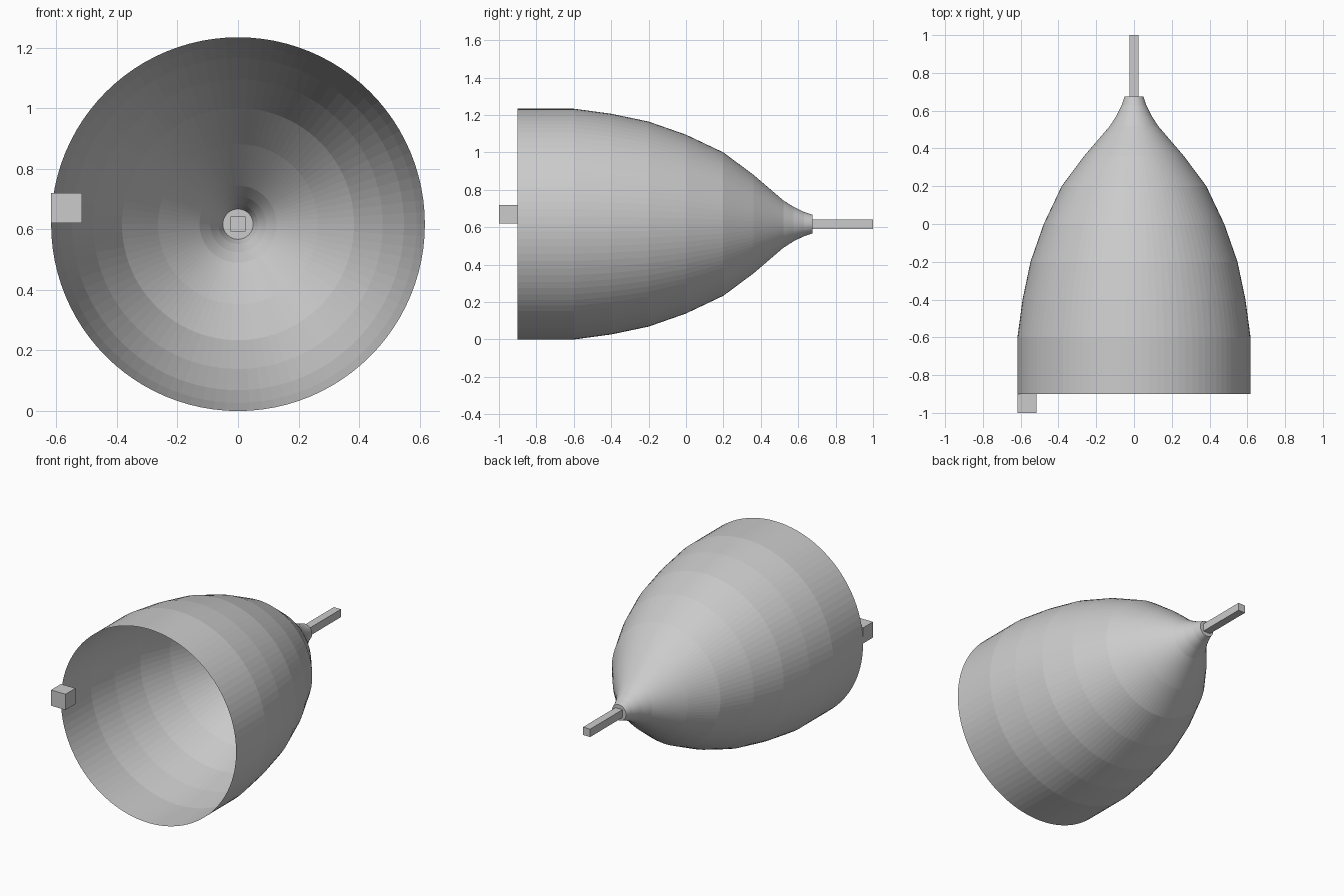
import bpy, bmesh, math

if "Cube" in bpy.data.objects:
    bpy.data.objects.remove(bpy.data.objects["Cube"])

CENTER_Z = 0.617
SIDES = 96

grey = bpy.data.materials.new("light_grey")
grey.diffuse_color = (0.6, 0.6, 0.6, 1)
grey.use_nodes = True
grey.node_tree.nodes["Principled BSDF"].inputs["Base Color"].default_value = grey.diffuse_color


def finish(name, bm):
    mesh = bpy.data.meshes.new(name)
    bm.to_mesh(mesh)
    bm.free()
    mesh.materials.append(grey)
    obj = bpy.data.objects.new(name, mesh)
    bpy.context.collection.objects.link(obj)
    return obj


def box(name, low, high):
    bm = bmesh.new()
    bmesh.ops.create_cube(bm, size=1)
    for v in bm.verts:
        v.co = [l + (c + 0.5) * (h - l) for c, l, h in zip(v.co, low, high)]
    return finish(name, bm)


# Open bell shell: (y, radius) profile spun about the y axis
profile = [(-0.9, 0.617), (-0.6, 0.617), (-0.4, 0.59), (-0.2, 0.548),
           (0.0, 0.478), (0.2, 0.383), (0.36, 0.264), (0.52, 0.127),
           (0.575, 0.092), (0.63, 0.065), (0.675, 0.05), (0.675, 0.02)]
bm = bmesh.new()
rings = []
for y, r in profile:
    rings.append([bm.verts.new((r * math.cos(2 * math.pi * i / SIDES), y,
                                CENTER_Z + r * math.sin(2 * math.pi * i / SIDES)))
                  for i in range(SIDES)])
for a, b in zip(rings, rings[1:]):
    for i in range(SIDES):
        j = (i + 1) % SIDES
        bm.faces.new((a[i], b[i], b[j], a[j]))
bmesh.ops.recalc_face_normals(bm, faces=bm.faces)
finish("bell_shell", bm)

# Rear stem and small block on the front rim
box("rear_stem", (-0.025, 0.62, 0.592), (0.025, 1.0, 0.642))
box("rim_block", (-0.617, -1.0, 0.62), (-0.515, -0.9, 0.72))
